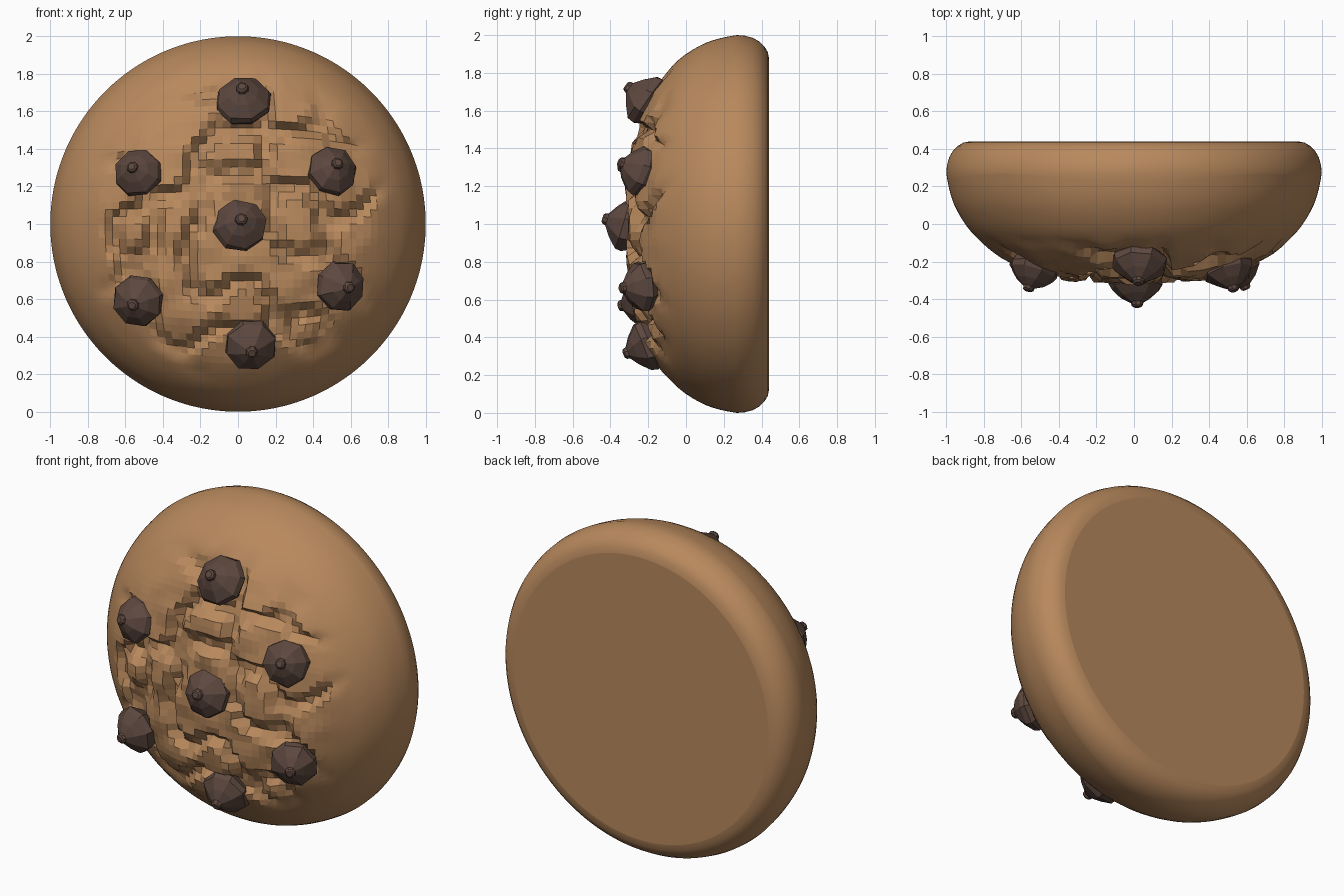
import bpy, bmesh, math, random
from mathutils import Vector, noise

if "Cube" in bpy.data.objects:
    bpy.data.objects.remove(bpy.data.objects["Cube"])

random.seed(4)


def material(name, rgb):
    m = bpy.data.materials.new(name)
    m.diffuse_color = (*rgb, 1)
    m.use_nodes = True
    m.node_tree.nodes["Principled BSDF"].inputs["Base Color"].default_value = m.diffuse_color
    return m


def finish(bm, name, mat):
    bmesh.ops.recalc_face_normals(bm, faces=bm.faces[:])
    me = bpy.data.meshes.new(name)
    bm.to_mesh(me)
    bm.free()
    ob = bpy.data.objects.new(name, me)
    bpy.context.collection.objects.link(ob)
    me.materials.append(mat)
    return ob


dough = material("dough", (0.48, 0.25, 0.11))
chocolate = material("chocolate", (0.11, 0.065, 0.05))

# Dome profile: (radius, y), front centre out to the rim
DOME = [(0, -.315), (.2, -.312), (.4, -.29), (.55, -.255), (.68, -.195), (.77, -.135),
        (.85, -.06), (.9, 0), (.95, .085), (.975, .15), (.99, .21), (1, .27)]
RIM = [(.997, .31), (.985, .355), (.965, .39), (.94, .415), (.91, .433), (.875, .44)]


def dome_point(t):
    # smooth point on the profile for t in 0..1, by arc position
    seg = [math.dist(a, b) for a, b in zip(DOME, DOME[1:])]
    s = t * sum(seg)
    i = 0
    while i < len(seg) - 1 and s > seg[i]:
        s -= seg[i]
        i += 1
    f = min(s / seg[i], 1)
    p0, p1, p2, p3 = (DOME[max(0, min(k, len(DOME) - 1))] for k in (i - 1, i, i + 1, i + 2))
    return [.5 * (2 * b + (c - a) * f + (2 * a - 5 * b + 4 * c - d) * f * f
                  + (3 * b - a - 3 * c + d) * f ** 3) for a, b, c, d in zip(p0, p1, p2, p3)]


def crackle(x, z, r):
    # broken crust: stepped pits and ridges fading towards the rim
    fade = max(0, min(1, (.84 - r) / .2))
    n = noise.noise(Vector((x * 3.2, 1.7, z * 3.2)))
    crack = max(0, 1 - abs(n) / .16)
    pit = .05 * min(1, crack * 2)
    pit += .022 * random.random() * min(1, crack * 2)
    lump = .02 * noise.noise(Vector((x * 7, 5, z * 7)))
    return fade * (pit + lump)


# Cookie: square grid wrapped over the dome, then rim rings and a flat back
N = 60
bm = bmesh.new()
grid = {}
for i in range(N + 1):
    for j in range(N + 1):
        u, v = 2 * i / N - 1, 2 * j / N - 1
        t = max(abs(u), abs(v))
        du, dv = u * math.sqrt(1 - v * v / 2), v * math.sqrt(1 - u * u / 2)
        a = math.atan2(dv, du)
        r, y = dome_point(min(1, math.hypot(du, dv)))
        x, z = r * math.cos(a), r * math.sin(a)
        grid[i, j] = bm.verts.new((x, y + crackle(x, z, r), 1 + z))
for i in range(N):
    for j in range(N):
        f = bm.faces.new([grid[i, j], grid[i + 1, j], grid[i + 1, j + 1], grid[i, j + 1]])
        c = f.calc_center_median()
        f.smooth = math.hypot(c.x, c.z - 1) > .74

loop = ([grid[i, 0] for i in range(N)] + [grid[N, j] for j in range(N)]
        + [grid[i, N] for i in range(N, 0, -1)] + [grid[0, j] for j in range(N, 0, -1)])
angles = [math.atan2(v.co.z - 1, v.co.x) for v in loop]
for r, y in RIM:
    ring = [bm.verts.new((r * math.cos(a), y, 1 + r * math.sin(a))) for a in angles]
    for k in range(len(ring)):
        m = (k + 1) % len(ring)
        bm.faces.new([loop[k], loop[m], ring[m], ring[k]]).smooth = True
    loop = ring
bm.faces.new(loop)
finish(bm, "cookie", dough)

# Chocolate chips: eight-sided drops with a small nub
CHIP = [(.07, -.09), (.125, -.035), (.145, .0), (.138, .035), (.085, .085),
        (.034, .118), (.03, .135), (.02, .143)]


def chip(name, x, y, z, nub_x, nub_z, size):
    bm = bmesh.new()
    spin = random.random()
    prev = None
    for r, h in CHIP:
        ring = []
        for k in range(8):
            a = spin + k * math.tau / 8
            q = r * random.uniform(.96, 1.04)
            ring.append(bm.verts.new((q * math.cos(a), q * math.sin(a), h)))
        if prev:
            for k in range(8):
                m = (k + 1) % 8
                bm.faces.new([prev[k], prev[m], ring[m], ring[k]])
        else:
            bm.faces.new(ring)
        prev = ring
    bm.faces.new(prev)
    ob = finish(bm, name, chocolate)
    dx, dz = (nub_x - x) / .14, (nub_z - z) / .14
    axis = Vector((dx, -math.sqrt(max(.1, 1 - dx * dx - dz * dz)), dz))
    ob.rotation_mode = 'QUATERNION'
    ob.rotation_quaternion = axis.to_track_quat('Z', 'Y')
    ob.location = (x, y, z)
    ob.scale = (size,) * 3


# position of each chip and its nub as seen from the front
chip("chip_centre", .012, -.305, .99, .018, 1.03, 1)
chip("chip_top", .03, -.2, 1.65, .022, 1.73, 1.02)
chip("chip_upper_left", -.53, -.235, 1.27, -.57, 1.31, .92)
chip("chip_upper_right", .5, -.235, 1.28, .535, 1.33, .95)
chip("chip_lower_left", -.53, -.225, .59, -.565, .565, .97)
chip("chip_lower_right", .545, -.225, .67, .6, .66, .95)
chip("chip_bottom", .065, -.2, .36, .075, .31, .98)
